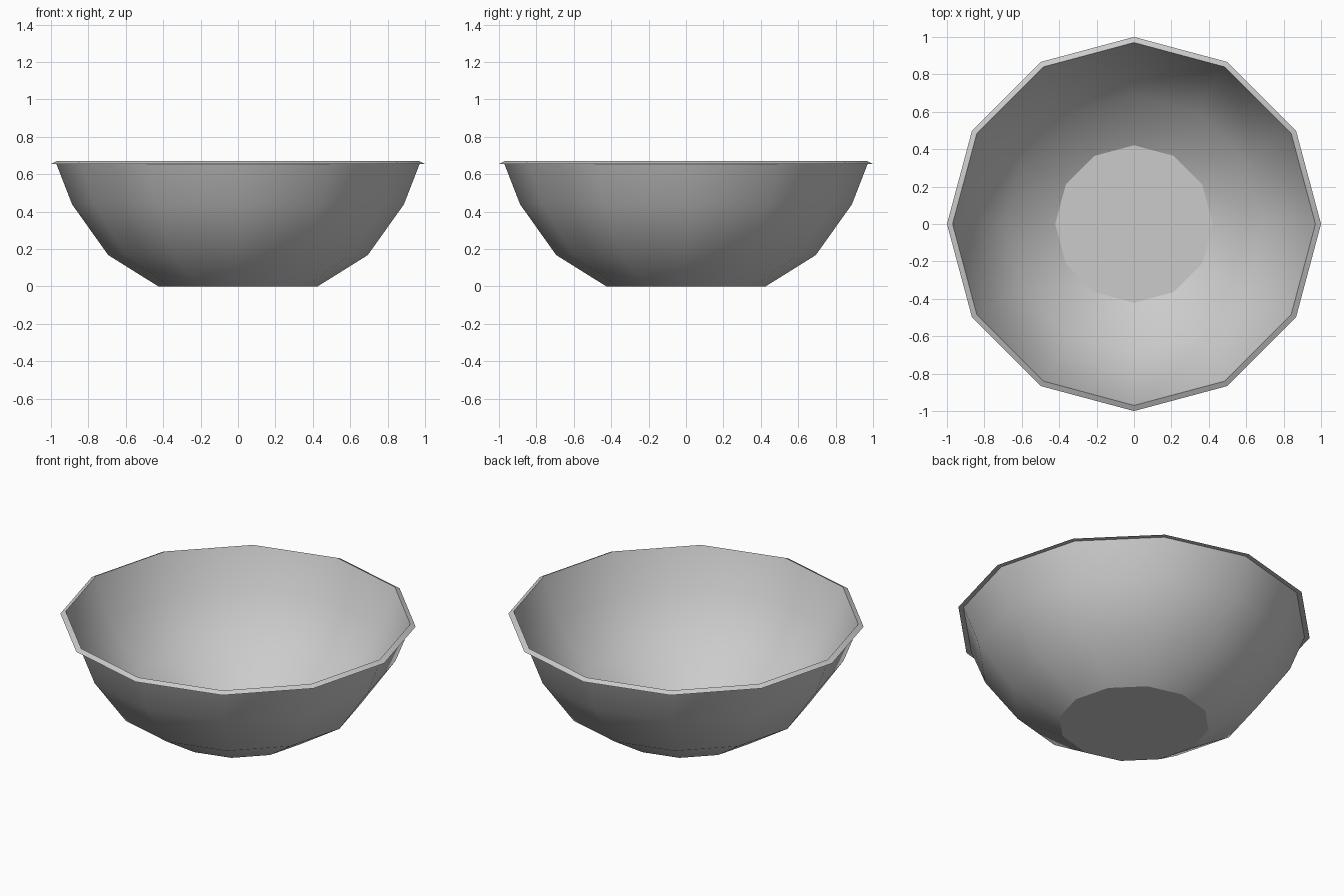
import bpy
import bmesh
from math import cos, sin, tau, radians

cube = bpy.data.objects.get("Cube")
if cube:
    bpy.data.objects.remove(cube, do_unlink=True)

SIDES = 12
# Radius and height of each ring: outside wall, lip, then down the inside wall
PROFILE = [(0.425, 0.0), (0.694, 0.168), (0.887, 0.439), (0.971, 0.655),
           (1.0, 0.655), (0.97, 0.67),
           (0.882, 0.441), (0.69, 0.172), (0.421, 0.005)]

# Plain grey
grey = bpy.data.materials.new("grey")
grey.use_nodes = True
colour = (0.6, 0.6, 0.6, 1.0)
grey.diffuse_color = colour
grey.node_tree.nodes["Principled BSDF"].inputs["Base Color"].default_value = colour


def add_ring(bm, radius, height):
    return [bm.verts.new((radius * cos(tau * i / SIDES),
                          radius * sin(tau * i / SIDES), height))
            for i in range(SIDES)]


# Thin twelve-sided bowl: wall and lip
bm = bmesh.new()
rings = [add_ring(bm, radius, height) for radius, height in PROFILE]
for a, b in zip(rings, rings[1:]):
    for i in range(SIDES):
        j = (i + 1) % SIDES
        bm.faces.new((a[i], a[j], b[j], b[i]))

# Flat base and inside floor, with hard outlines
base = bm.faces.new(list(reversed(rings[0])))
floor = bm.faces.new(rings[-1])
bmesh.ops.split_edges(bm, edges=list(base.edges) + list(floor.edges))

mesh = bpy.data.meshes.new("bowl")
bm.to_mesh(mesh)
bm.free()
mesh.materials.append(grey)
bowl = bpy.data.objects.new("bowl", mesh)
bpy.context.collection.objects.link(bowl)

# Smooth walls with a crisp lip
bpy.ops.object.select_all(action='DESELECT')
bowl.select_set(True)
bpy.context.view_layer.objects.active = bowl
bpy.ops.object.shade_smooth_by_angle(angle=radians(30))
